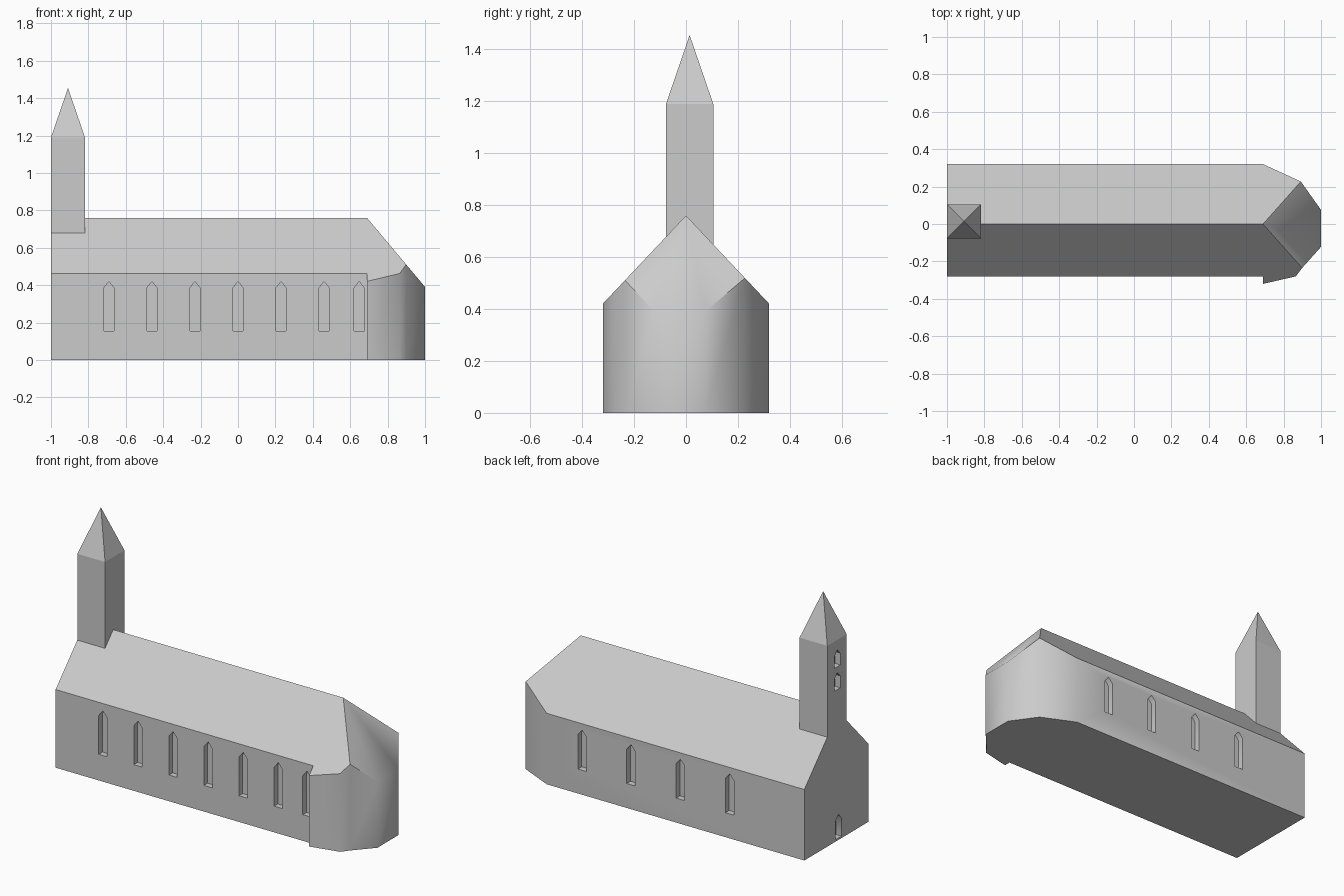
import bpy, bmesh, math

if "Cube" in bpy.data.objects:
    bpy.data.objects.remove(bpy.data.objects["Cube"])

stone = bpy.data.materials.new("pale stone")
stone.diffuse_color = (0.6, 0.6, 0.6, 1)
stone.use_nodes = True
stone.node_tree.nodes["Principled BSDF"].inputs["Base Color"].default_value = stone.diffuse_color

RIDGE, SIDE, HIP, HX = 0.76, 1.06, 1.19, 0.69   # ridge height, roof slopes, hip start


def make(name, verts, faces):
    bm = bmesh.new()
    vs = [bm.verts.new(v) for v in verts]
    for f in faces:
        bm.faces.new([vs[i] for i in f])
    bmesh.ops.recalc_face_normals(bm, faces=bm.faces[:])
    me = bpy.data.meshes.new(name)
    bm.to_mesh(me)
    bm.free()
    ob = bpy.data.objects.new(name, me)
    bpy.context.collection.objects.link(ob)
    me.materials.append(stone)
    return ob


def prisms(name, profiles):
    """One object of prisms, each given as (bottom ring, top ring)."""
    verts, faces = [], []
    for a, b in profiles:
        o, n = len(verts), len(a)
        verts += a + b
        faces += [list(range(o, o + n)), list(range(o + n, o + 2 * n))]
        faces += [[o + i, o + (i + 1) % n, o + n + (i + 1) % n, o + n + i] for i in range(n)]
    return make(name, verts, faces)


def pointed(c, z0, z1, z2, w=0.0275):
    return [(c - w, z0), (c + w, z0), (c + w, z1), (c, z2), (c - w, z1)]


def along_y(pts, y0, y1):
    return [(u, y0, z) for u, z in pts], [(u, y1, z) for u, z in pts]


def along_x(pts, x0, x1):
    return [(x0, u, z) for u, z in pts], [(x1, u, z) for u, z in pts]


def cut(ob, cutter):
    cutter.hide_render = True
    m = ob.modifiers.new("openings", 'BOOLEAN')
    m.operation, m.solver, m.object = 'DIFFERENCE', 'EXACT', cutter
    bpy.context.view_layer.objects.active = ob
    bpy.ops.object.modifier_apply(modifier=m.name)
    bpy.data.objects.remove(cutter)


# nave and apse in one body: footprint walls reaching up to the roof planes
def hip_x(y):
    return HX + SIDE / HIP * abs(y)


foot = [(-1, -0.28), (HX, -0.28), (HX, -0.32), (0.865, -0.28), (hip_x(-0.235), -0.235),
        (1, -0.122), (1, 0.075), (hip_x(0.227), 0.227), (HX, 0.32), (-1, 0.32)]
n = len(foot)
verts = [(x, y, 0) for x, y in foot]
verts += [(x, y, RIDGE - max(SIDE * abs(y), HIP * (x - HX))) for x, y in foot]
verts += [(-1, 0, RIDGE), (HX, 0, RIDGE)]
r0, r1 = 2 * n, 2 * n + 1
faces = [list(range(n))]
faces += [[i, i + 1, n + i + 1, n + i] for i in range(n - 1)]
faces += [[n - 1, 0, n, r0, 2 * n - 1],            # gable
          [r0, n, n + 1, n + 2, n + 3, n + 4, r1],   # front roof
          [r1, n + 4, n + 5, n + 6, n + 7],          # hipped end
          [r1, n + 7, n + 8, n + 9, r0]]             # back roof
church = make("church_body", verts, faces)

# recessed windows and door
D = 0.035
openings = [along_y(pointed(x, 0.155, 0.385, 0.42), -0.4, -0.28 + D)
            for x in (-0.69, -0.46, -0.23, 0, 0.23, 0.46, 0.648)]
openings += [along_y(pointed(x, 0.145, 0.35, 0.382), 0.32 - D, 0.4)
             for x in (-0.51, -0.187, 0.137, 0.457)]
openings.append(along_x(pointed(0, 0.012, 0.12, 0.152), -1.1, -1 + D))
cut(church, prisms("window_cutter", openings))

# tower standing astride the ridge
T0, T1, TX, TZ = -0.077, 0.105, -0.818, 1.19
side = [(T0, RIDGE + SIDE * T0), (0, RIDGE), (T1, RIDGE - SIDE * T1), (T1, TZ), (T0, TZ)]
tower = prisms("tower", [along_x(side, -1, TX)])
cut(tower, prisms("belfry_cutter", [along_x(pointed(0.01, z, z + 0.07, z + 0.1), -1.1, -1 + D)
                                    for z in (0.895, 1.03)]))

# spire
make("spire", [(-1, T0, TZ), (TX, T0, TZ), (TX, T1, TZ), (-1, T1, TZ),
               ((TX - 1) / 2, (T0 + T1) / 2, 1.455)],
     [[0, 1, 4], [1, 2, 4], [2, 3, 4], [3, 0, 4], [3, 2, 1, 0]])

# soft rounding round the apse only
bpy.ops.object.select_all(action='DESELECT')
church.select_set(True)
bpy.context.view_layer.objects.active = church
bpy.ops.object.shade_smooth_by_angle(angle=math.radians(42))
